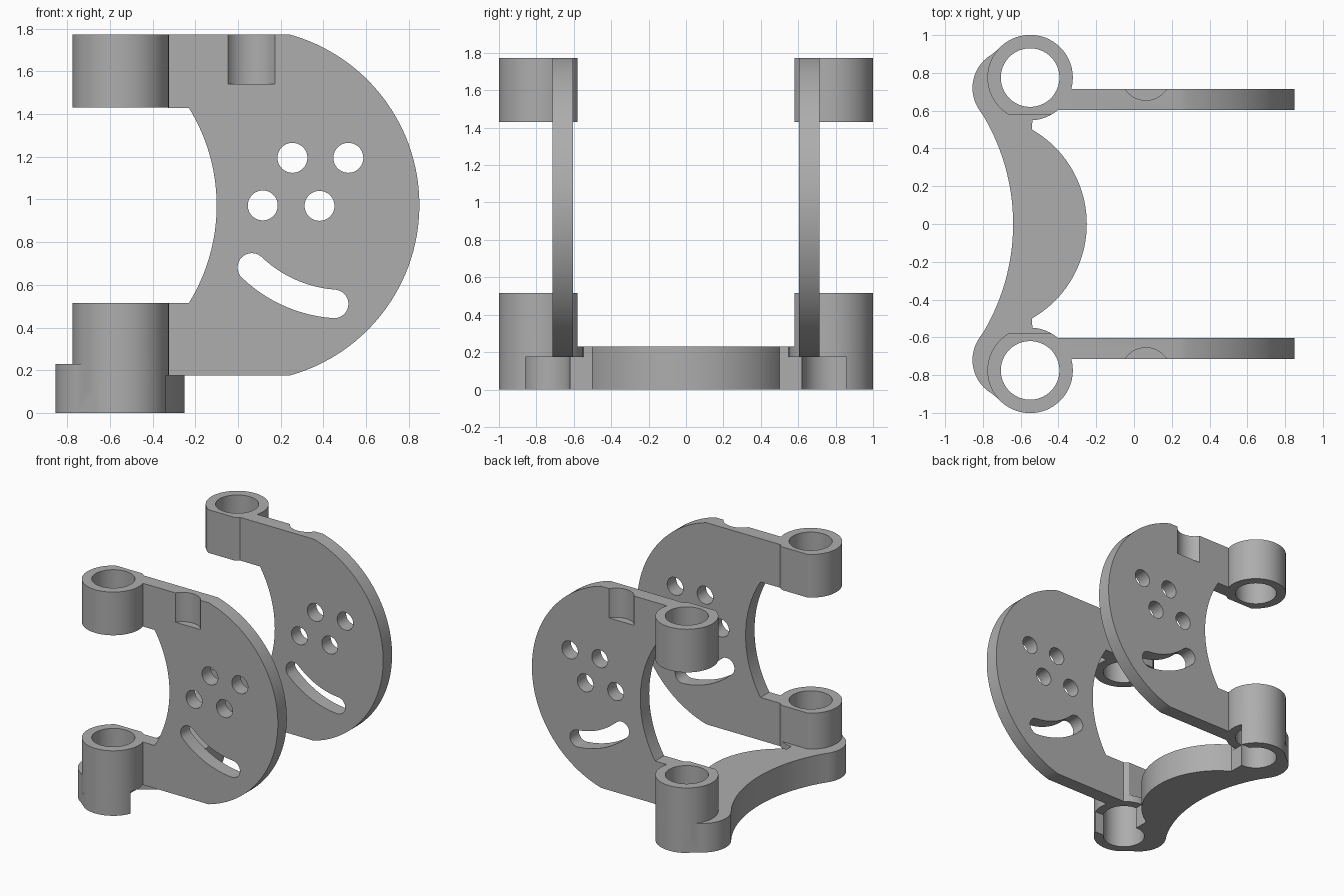
import bpy, bmesh
from math import radians, cos, sin

if "Cube" in bpy.data.objects:
    bpy.data.objects.remove(bpy.data.objects["Cube"], do_unlink=True)

grey = bpy.data.materials.new("plain_grey")
grey.use_nodes = True
grey.diffuse_color = (0.42, 0.42, 0.42, 1)
grey.node_tree.nodes["Principled BSDF"].inputs["Base Color"].default_value = (0.42, 0.42, 0.42, 1)


def arc(cx, cy, r, a0, a1, step=3):
    n = max(2, round(abs(a1 - a0) / step))
    angles = [radians(a0 + (a1 - a0) * i / n) for i in range(n + 1)]
    return [(cx + r * cos(a), cy + r * sin(a)) for a in angles]


def circle(cx, cy, r):
    return arc(cx, cy, r, 0, 360)[:-1]


def prism(name, outline, lo, hi, axis="z"):
    """Extrude a flat outline from lo to hi along z or y."""
    bm = bmesh.new()
    place = (lambda p, h: (p[0], p[1], h)) if axis == "z" else (lambda p, h: (p[0], h, p[1]))
    face = bm.faces.new([bm.verts.new(place(p, lo)) for p in outline])
    top = bmesh.ops.extrude_face_region(bm, geom=[face])["geom"]
    shift = (0, 0, hi - lo) if axis == "z" else (0, hi - lo, 0)
    bmesh.ops.translate(bm, vec=shift, verts=[g for g in top if isinstance(g, bmesh.types.BMVert)])
    bmesh.ops.recalc_face_normals(bm, faces=bm.faces)
    mesh = bpy.data.meshes.new(name)
    bm.to_mesh(mesh)
    bm.free()
    mesh.materials.append(grey)
    obj = bpy.data.objects.new(name, mesh)
    bpy.context.collection.objects.link(obj)
    return obj


def activate(obj):
    bpy.ops.object.select_all(action="DESELECT")
    obj.select_set(True)
    bpy.context.view_layer.objects.active = obj


def combine(target, other, operation):
    activate(target)
    mod = target.modifiers.new("combine", "BOOLEAN")
    mod.operation, mod.solver, mod.object = operation, "EXACT", other
    bpy.ops.object.modifier_apply(modifier=mod.name)
    bpy.data.objects.remove(other, do_unlink=True)


# Hinge axis and plate planes of the back half
HX, HY, HR = -0.55, 0.775, 0.226
IN, OUT = 0.603, 0.715

# Crescent base with a rounded lobe beside the hinge
base_outline = (arc(HX, HY, HR, 120, -87)
                + arc(-0.826, 0, 0.576, 60.2, -6)
                + arc(-1.76, 0, 1.12, -3, 30, 1.5)
                + arc(-0.65, 0.72, 0.205, 215, 120))
bracket = prism("hinge_bracket", base_outline, 0, 0.23)

# Hinge barrels with a flat inner side
barrel = arc(HX, HY, HR, -60, 240)
combine(bracket, prism("lower_barrel", barrel, 0.1, 0.515), "UNION")
combine(bracket, prism("upper_barrel", barrel, 1.43, 1.772), "UNION")

# C-shaped side plate
plate_outline = ([(-0.45, 1.772)] + arc(0.021, 0.974, 0.829, 74.3, -74.5)
                 + [(-0.45, 0.175), (-0.45, 0.515)]
                 + arc(-0.968, 0.972, 0.868, -31.8, 31.8, 2) + [(-0.45, 1.43)])
combine(bracket, prism("side_plate", plate_outline, IN, OUT, "y"), "UNION")

# Hinge bore, and the open pocket under the lower barrel
combine(bracket, prism("bore", circle(HX, HY, 0.155), -0.1, 1.9), "DIFFERENCE")
pocket = [(-0.54, 0.5), (0, 0.5), (0, 0.858), (-0.54, 0.858)]
combine(bracket, prism("pocket", pocket, -0.1, 0.175), "DIFFERENCE")

# Round holes, curved slot and outer groove in the plate
for x, z in [(0.255, 1.195), (0.517, 1.195), (0.116, 0.972), (0.382, 0.97)]:
    combine(bracket, prism("hole", circle(x, z, 0.07), 0.5, 0.8, "y"), "DIFFERENCE")

SX, SZ, SR, W = 0.496, 1.134, 0.625, 0.067
(ax, az), _, (bx, bz) = arc(SX, SZ, SR, 226.4, 265.8, 20)
slot = (arc(SX, SZ, SR + W, 226.4, 265.8)
        + arc(bx, bz, W, 265.8, 445.8, 10)[1:-1]
        + arc(SX, SZ, SR - W, 265.8, 226.4)
        + arc(ax, az, W, 46.4, 226.4, 10)[1:-1])
combine(bracket, prism("slot", slot, 0.5, 0.8, "y"), "DIFFERENCE")
combine(bracket, prism("groove", circle(0.063, 0.786, 0.131), 1.54, 1.9), "DIFFERENCE")

# Mirror the half front to back
activate(bracket)
mirror = bracket.modifiers.new("mirror", "MIRROR")
mirror.use_axis = (False, True, False)
mirror.use_bisect_axis = (False, True, False)
bpy.ops.object.modifier_apply(modifier=mirror.name)
bpy.ops.object.shade_smooth_by_angle(angle=radians(25))
